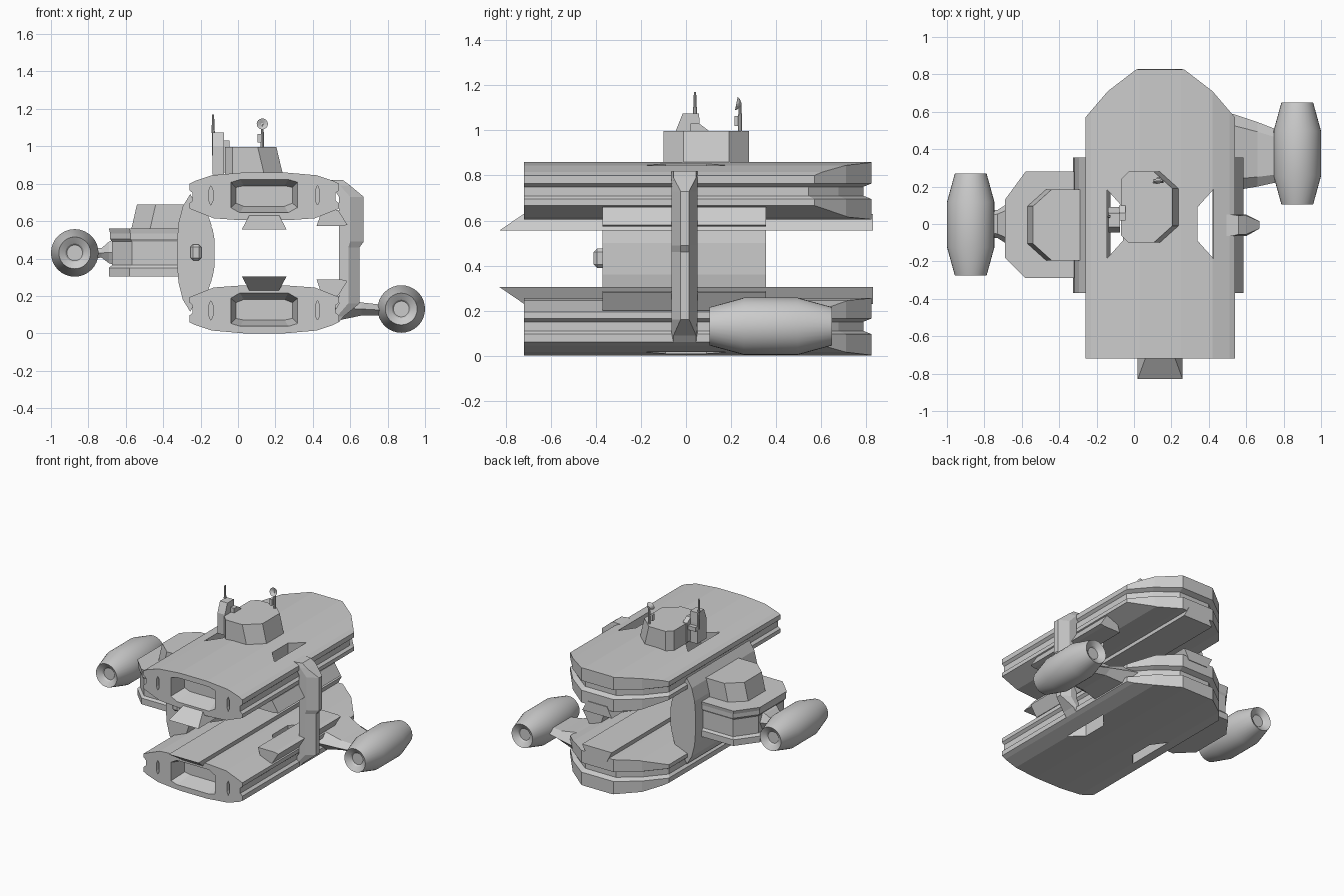
import bpy, bmesh, math
from mathutils import Vector

if "Cube" in bpy.data.objects:
    bpy.data.objects.remove(bpy.data.objects["Cube"])

CX, MID = 0.14, 0.43      # hull centre line and the mirror height between the hulls


def loft(name, rings):
    """Skin equal-length rings of points and cap both ends."""
    bm = bmesh.new()
    vs = [[bm.verts.new(p) for p in r] for r in rings]
    n = len(rings[0])
    for a, b in zip(vs, vs[1:]):
        for i in range(n):
            j = (i + 1) % n
            bm.faces.new((a[i], a[j], b[j], b[i]))
    bm.faces.new(vs[0][::-1])
    bm.faces.new(vs[-1])
    bmesh.ops.recalc_face_normals(bm, faces=bm.faces[:])
    me = bpy.data.meshes.new(name)
    bm.to_mesh(me)
    bm.free()
    ob = bpy.data.objects.new(name, me)
    bpy.context.collection.objects.link(ob)
    return ob


def along_y(name, prof, y0, y1):
    return loft(name, [[(x, y, z) for x, z in prof] for y in (y0, y1)])


def stack(name, plan, levels, c=(0, 0)):
    """Plan outline repeated at (z, scale) levels."""
    return loft(name, [[(c[0] + (x - c[0]) * s, c[1] + (y - c[1]) * s, z) for x, y in plan]
                       for z, s in levels])


def box(name, x0, x1, y0, y1, z0, z1):
    return stack(name, [(x0, y0), (x1, y0), (x1, y1), (x0, y1)], [(z0, 1), (z1, 1)])


def boolean(ob, tool, op):
    m = ob.modifiers.new("cut", 'BOOLEAN')
    m.object, m.operation, m.solver = tool, op, 'EXACT'
    bpy.context.view_layer.objects.active = ob
    bpy.ops.object.modifier_apply(modifier=m.name)
    bpy.data.objects.remove(tool)


def mirrored(ob, name, axis, centre):
    """Copy reflected about centre on the given axis."""
    cp = bpy.data.objects.new(name, ob.data.copy())
    bpy.context.collection.objects.link(cp)
    for v in cp.data.vertices:
        v.co[axis] = 2 * centre - v.co[axis]
    cp.data.flip_normals()
    return cp


def both(half):
    """Full outline from a half outline, mirrored about the hull centre."""
    return [(CX + a, b) for a, b in half] + [(CX - a, b) for a, b in reversed(half)]


# Upper hull: domed section intersected with a grooved plan outline
hull = along_y("upper_hull", both([(0.11, 0.86), (0.28, 0.845), (0.37, 0.815), (0.42, 0.79),
                                  (0.42, 0.675), (0.27, 0.615), (0.13, 0.605)]), -0.72, 0.9)
plan = both([(0.40, -0.9), (0.40, 0.57), (0.28, 0.71), (0.13, 0.825)])
boolean(hull, stack("outline_tool", plan,
                    [(0.55, 1), (0.695, 1), (0.71, 0.955), (0.75, 0.955), (0.765, 1), (0.9, 1)],
                    (CX, 0)), 'INTERSECT')

# Front intake recess
mouth = both([(0.13, 0.825), (0.18, 0.81), (0.18, 0.67), (0.13, 0.642)])
boolean(hull, loft("mouth_tool", [[(CX + (x - CX) * s, y, 0.735 + (z - 0.735) * t) for x, z in mouth]
                                  for y, s, t in ((-0.75, 1.03, 1.06), (-0.60, 0.84, 0.6))]),
        'DIFFERENCE')
for s in (-1, 1):
    # Lens slots beside the intake
    lens = [(CX + s * 0.285 + w, z) for w, z in ((0, 0.79), (0.011, 0.765), (0.011, 0.71),
                                               (0, 0.685), (-0.011, 0.71), (-0.011, 0.765))]
    boolean(hull, along_y("slot_tool", lens, -0.8, -0.68), 'DIFFERENCE')
    # Trapezoid openings through the deck
    trap = [(CX + s * 0.2, -0.09), (CX + s * 0.285, -0.185),
            (CX + s * 0.285, 0.185), (CX + s * 0.2, 0.09)]
    boolean(hull, stack("deck_tool", trap, [(0.5, 1), (1, 1)]), 'DIFFERENCE')
mirrored(hull, "lower_hull", 2, MID)

# Keels facing each other between the hulls, with a raked front
keel = loft("upper_keel", [[(CX + a, y, z) for a, y, z in r] for r in (
    [(-0.12, -0.83, 0.555), (0.12, -0.83, 0.555), (0.08, -0.72, 0.63), (-0.08, -0.72, 0.63)],
    [(-0.12, 0.83, 0.555), (0.12, 0.83, 0.555), (0.08, 0.83, 0.63), (-0.08, 0.83, 0.63)])])
mirrored(keel, "lower_keel", 2, MID)

# Side rails under the hull edges
rail = along_y("rail_upper_right", [(0.42, 0.573), (0.555, 0.573), (0.585, 0.58), (0.535, 0.66), (0.45, 0.66)],
               -0.37, 0.355)
rail_left = mirrored(rail, "rail_upper_left", 0, CX)
mirrored(rail, "rail_lower_right", 2, MID)
mirrored(rail_left, "rail_lower_left", 2, MID)

# Left wall joining the hulls
half = [(-0.255, 0.745), (-0.295, 0.68), (-0.318, 0.59), (-0.325, 0.5)]
inner = [(-0.125, 0.5), (-0.135, 0.555), (-0.16, 0.605), (-0.2, 0.64)]
flip = lambda pts: [(x, 2 * MID - z) for x, z in reversed(pts)]
along_y("left_wall", half + flip(half) + flip(inner) + inner, -0.37, 0.355)
knob = box("wall_knob", -0.255, -0.195, -0.41, -0.35, 0.39, 0.475)
bev = knob.modifiers.new("bevel", 'BEVEL')
bev.width = 0.014

# Right strut joining the hulls, narrowing outward
strut = []
for z, xi, xo in ((0.06, 0.49, 0.54), (0.09, 0.5, 0.565), (0.16, 0.54, 0.65), (0.46, 0.54, 0.65),
                  (0.49, 0.54, 0.672), (0.73, 0.54, 0.672), (0.79, 0.5, 0.6), (0.82, 0.49, 0.56)):
    xm = xi + (xo - xi) * 0.45
    w = 0.024 if 0.12 < z < 0.75 else 0.055
    strut.append([(xi, -0.065, z), (xm, -0.065, z), (xo, -w, z),
                  (xo, w - 0.01, z), (xm, 0.05, z), (xi, 0.05, z)])
loft("right_strut", strut)

# Left pod with a grooved rim and its cabin
pod = [(-0.30, -0.29), (-0.58, -0.29), (-0.69, -0.18), (-0.69, 0.13), (-0.58, 0.28), (-0.30, 0.28)]
stack("left_pod", pod, [(0.305, 1), (0.35, 1), (0.365, 0.955), (0.43, 0.955), (0.49, 0.955),
                        (0.505, 0.985), (0.535, 0.985), (0.56, 1)], (-0.30, 0))


def cabin(name, x0, x1, xt, y0, y1, z0, z1, corner):
    """Block with cut corners and a sloped outer side (x1 at base, xt at top)."""
    s = 1 if x1 > x0 else -1
    ring = lambda x, z, k: [(x0 + s * k, y0, z), (x - s * 0.1, y0, z), (x, y0 + 0.09, z),
                            (x, y1 - 0.09, z), (x - s * 0.1, y1, z), (x0 + s * k, y1, z),
                            (x0, y1 - k, z), (x0, y0 + k, z)]
    return loft(name, [ring(x1, z0, corner), ring(xt, z1, corner)])


cabin("pod_cabin", -0.25, -0.572, -0.54, -0.195, 0.185, 0.55, 0.69, 0.01)
cabin("bridge_tower", -0.07, 0.24, 0.205, -0.1, 0.28, 0.85, 0.997, 0.04)

# Sensor block beside the bridge
along_x = lambda name, prof, x0, x1: loft(name, [[(x, y, z) for y, z in prof] for x in (x0, x1)])
along_x("sensor_block", [(-0.045, 0.85), (0.062, 0.85), (0.062, 1.0), (0.058, 1.075),
                         (-0.015, 1.075), (-0.045, 1.0)], -0.135, -0.075)
along_x("sensor_step", [(0.02, 0.86), (0.1, 0.86), (0.1, 1.0), (0.06, 1.03), (0.02, 1.03)],
        -0.08, -0.045)
box("sensor_arm", -0.14, -0.04, 0.06, 0.09, 0.95, 0.98)


def lathe(name, prof, loc, axis, sides=32):
    """Revolve (distance, radius) pairs around an axis."""
    rings = [[(r * math.cos(2 * math.pi * i / sides), r * math.sin(2 * math.pi * i / sides), d)
              for i in range(sides)] for d, r in prof]
    ob = loft(name, rings)
    q = Vector((0, 0, 1)).rotation_difference(Vector(axis))
    ob.data.transform(q.to_matrix().to_4x4())
    ob.location = loc
    bpy.ops.object.select_all(action='DESELECT')
    ob.select_set(True)
    bpy.context.view_layer.objects.active = ob
    bpy.ops.object.shade_smooth_by_angle(angle=math.radians(16))
    return ob


# Whip aerial and dish
lathe("aerial", [(0, 0.007), (0.12, 0.006), (0.125, 0.009), (0.22, 0.005)], (-0.133, 0.04, 0.95), (0, 0, 1), 8)
lathe("dish_mast", [(0, 0.01), (0.06, 0.009), (0.14, 0.006)], (0.13, 0.24, 0.98), (0, 0, 1), 8)
lathe("dish", [(0.0, 0.008), (0.012, 0.024), (0.022, 0.03), (0.02, 0.026), (0.008, 0.008)],
      (0.13, 0.245, 1.115), (0, -1, 0.2), 16)
box("dish_box", 0.103, 0.125, 0.215, 0.24, 1.02, 1.065)

# Engines with hollow ends
engine = [(-0.24, 0.042), (-0.25, 0.05), (-0.262, 0.068), (-0.272, 0.085), (-0.12, 0.127),
          (0.12, 0.127), (0.272, 0.085), (0.262, 0.068), (0.25, 0.05), (0.24, 0.042)]
lathe("left_engine", engine, (-0.873, -0.003, 0.43), (0, 1, 0))
lathe("right_engine", engine, (0.873, 0.377, 0.13), (0, 1, 0))


def arm(name, sections):
    """Bevelled engine arm from (x, y0, y1, z0, z1) sections."""
    rings = []
    for x, y0, y1, z0, z1 in sections:
        c, zm = (y1 - y0) * 0.15, (z0 + z1) / 2
        rings.append([(x, y0, zm), (x, y0 + c, z0), (x, y1 - c, z0),
                      (x, y1, zm), (x, y1 - c, z1), (x, y0 + c, z1)])
    loft(name, rings)


arm("left_engine_arm", [(-0.65, -0.11, 0.11, 0.36, 0.51), (-0.69, -0.10, 0.10, 0.375, 0.49),
                        (-0.73, -0.075, 0.075, 0.405, 0.455), (-0.79, -0.07, 0.07, 0.40, 0.46)])
arm("right_engine_arm", [(0.42, 0.15, 0.62, 0.06, 0.22), (0.54, 0.18, 0.585, 0.07, 0.2),
                         (0.66, 0.2, 0.545, 0.095, 0.165), (0.75, 0.22, 0.51, 0.095, 0.155),
                         (0.82, 0.23, 0.5, 0.09, 0.16)])
